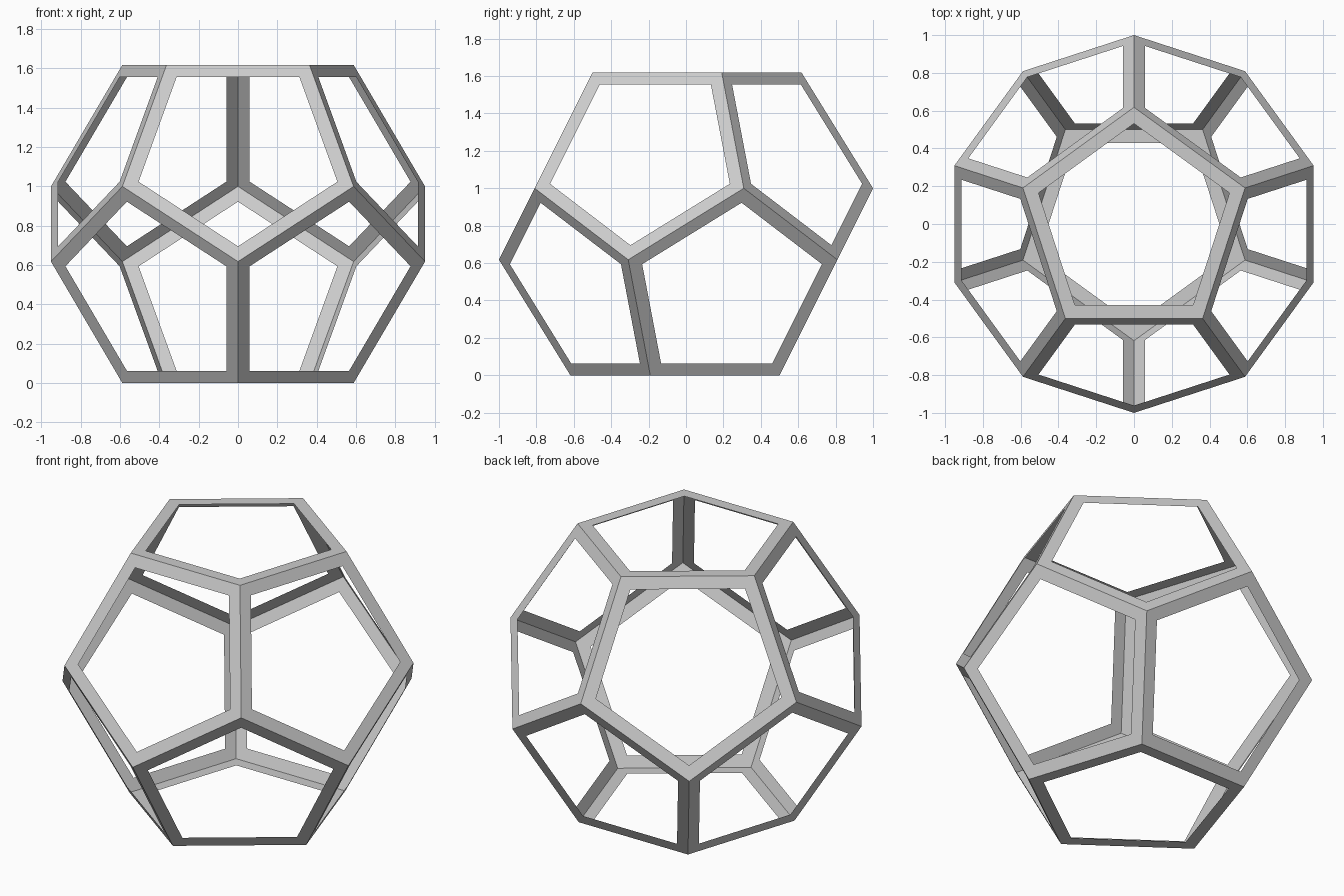
import bpy
import bmesh
import math

if "Cube" in bpy.data.objects:
    bpy.data.objects.remove(bpy.data.objects["Cube"], do_unlink=True)

PHI = (1 + math.sqrt(5)) / 2
STRIP = 0.07  # width of the rim left around each open pentagon

# Single grey material
grey = bpy.data.materials.new("light grey")
grey.use_nodes = True
grey.diffuse_color = (0.6, 0.6, 0.6, 1)
grey.node_tree.nodes["Principled BSDF"].inputs["Base Color"].default_value = (0.6, 0.6, 0.6, 1)

bm = bmesh.new()

# Four rings of five corners: (radius, height, angle of first corner)
rings = [
    (1 / PHI, 0.0, -90),
    (1.0, 1 / PHI, -90),
    (1.0, 1.0, 90),
    (1 / PHI, PHI, 90),
]
for radius, z, start in rings:
    for i in range(5):
        a = math.radians(start + 72 * i)
        bm.verts.new((radius * math.cos(a), radius * math.sin(a), z))

# Solid dodecahedron: hull, then merge triangles into twelve pentagons
bmesh.ops.convex_hull(bm, input=bm.verts[:])
bmesh.ops.dissolve_limit(bm, angle_limit=math.radians(5),
                         verts=bm.verts[:], edges=bm.edges[:])
bmesh.ops.recalc_face_normals(bm, faces=bm.faces[:])

# Inset every pentagon and open its middle, leaving flat mitred strips
pentagons = bm.faces[:]
bmesh.ops.inset_individual(bm, faces=pentagons, thickness=STRIP, use_even_offset=True)
bmesh.ops.delete(bm, geom=[f for f in bm.faces if len(f.verts) == 5], context='FACES')

mesh = bpy.data.meshes.new("dodecahedron_frame")
bm.to_mesh(mesh)
bm.free()
mesh.materials.append(grey)
frame = bpy.data.objects.new("dodecahedron_frame", mesh)
bpy.context.collection.objects.link(frame)
